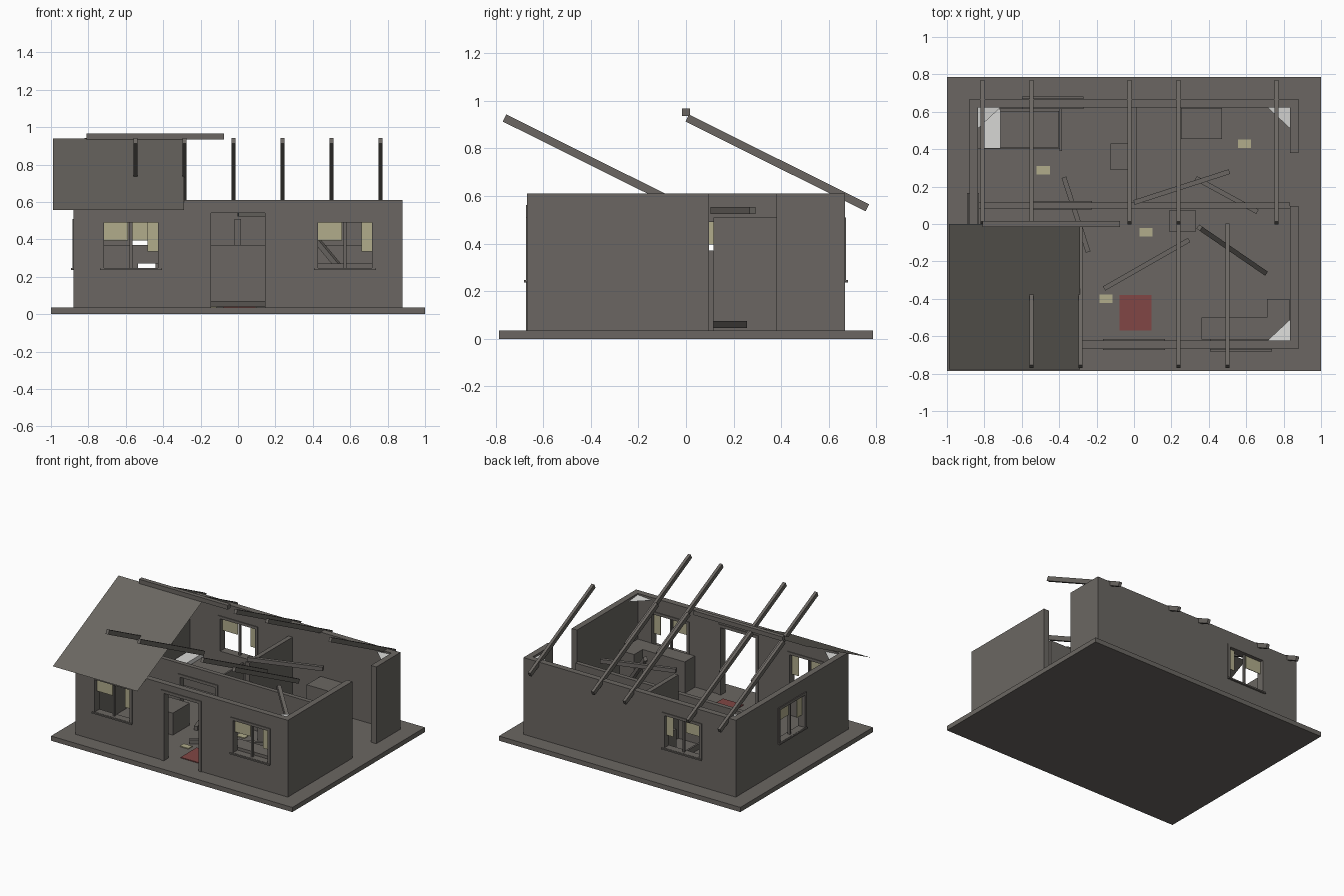
import bpy, bmesh, math
from mathutils import Matrix, Vector

if "Cube" in bpy.data.objects:
    bpy.data.objects.remove(bpy.data.objects["Cube"])


def material(name, rgb):
    m = bpy.data.materials.new(name)
    m.diffuse_color = (*rgb, 1)
    m.use_nodes = True
    m.node_tree.nodes["Principled BSDF"].inputs["Base Color"].default_value = m.diffuse_color
    return m


GREY = material("weathered_grey", (0.145, 0.134, 0.122))
ROOF = material("roof_grey", (0.145, 0.137, 0.120))
GLASS = material("dusty_khaki", (0.44, 0.415, 0.26))
RED = material("faded_red", (0.22, 0.062, 0.058))
PALE = material("pale_web", (0.68, 0.68, 0.66))
I = Matrix.Identity(4)


def finish(name, bm, mat):
    bmesh.ops.recalc_face_normals(bm, faces=bm.faces)
    me = bpy.data.meshes.new(name)
    bm.to_mesh(me)
    bm.free()
    me.materials.append(mat)
    ob = bpy.data.objects.new(name, me)
    bpy.context.collection.objects.link(ob)
    return ob


def boxes(name, spans, mat=GREY, m=I):
    """One object from boxes given as (x0, x1, y0, y1, z0, z1)."""
    bm = bmesh.new()
    for x0, x1, y0, y1, z0, z1 in spans:
        t = Matrix.Translation(((x0 + x1) / 2, (y0 + y1) / 2, (z0 + z1) / 2))
        s = Matrix.Diagonal((x1 - x0, y1 - y0, z1 - z0, 1))
        bmesh.ops.create_cube(bm, size=1, matrix=m @ t @ s)
    return finish(name, bm, mat)


def beam(name, a, b, w=0.022, h=0.033):
    """Square timber running from a to b."""
    a, b = Vector(a), Vector(b)
    d = (b - a).normalized()
    side = d.cross(Vector((0, 0, 1))).normalized()
    up = side.cross(d)
    rot = Matrix((d, side, up)).transposed().to_4x4()
    m = Matrix.Translation((a + b) / 2) @ rot
    l = (b - a).length / 2
    return boxes(name, [(-l, l, -w / 2, w / 2, -h / 2, h / 2)], GREY, m)


def sheet(name, pts, mat):
    bm = bmesh.new()
    bm.faces.new([bm.verts.new(p) for p in pts])
    return finish(name, bm, mat)


FLOOR, TOP, T = 0.035, 0.61, 0.045


def wall(name, u0, u1, thick, top, openings, m):
    """Wall along local x with openings (centre, half width, z0, z1)."""
    out, u = [], u0
    for c, hw, z0, z1 in openings:
        out.append((u, c - hw, 0, thick, FLOOR, top))
        if z0 > FLOOR:
            out.append((c - hw, c + hw, 0, thick, FLOOR, z0))
        out.append((c - hw, c + hw, 0, thick, z1, top))
        u = c + hw
    out.append((u, u1, 0, thick, FLOOR, top))
    boxes(name, out, GREY, m)


def window(name, c, m):
    """Frame, mullion, sill and broken panes; outside is local -y."""
    a, b = c - 0.165, c + 0.165
    p, q = c - 0.144, c + 0.144
    boxes(name + "_frame", [
        (a, p, -0.006, T + 0.006, 0.24, 0.51), (q, b, -0.006, T + 0.006, 0.24, 0.51),
        (p, q, -0.006, T + 0.006, 0.49, 0.51), (p, q, -0.006, T + 0.006, 0.236, 0.248),
        (c - 0.007, c + 0.007, 0.014, 0.032, 0.248, 0.49),
        (a, b, -0.014, -0.006, 0.236, 0.246)], GREY, m)
    boxes(name + "_broken_panes", [
        (p, c - 0.016, 0.021, 0.025, 0.395, 0.49),
        (q - 0.057, q, 0.021, 0.025, 0.335, 0.49)], GLASS, m)


def door_frame(name, c, top, thick, m):
    a, b, p, q = c - 0.166, c + 0.166, c - 0.144, c + 0.144
    y0, y1 = -0.006, thick + 0.006
    boxes(name, [(a, p, y0, y1, FLOOR, top + 0.022), (q, b, y0, y1, FLOOR, top + 0.022),
                 (p, q, y0, y1, top, top + 0.022)], GREY, m)


# foundation
boxes("foundation_slab", [(-1, 1, -0.785, 0.785, 0, FLOOR)])

# outer walls; local frames put the outside on -y
front = Matrix.Translation((0, -0.667, 0))
back = Matrix.Translation((0, 0.667, 0)) @ Matrix.Diagonal((1, -1, 1, 1))
left = Matrix.Translation((-0.88, 0, 0)) @ Matrix.Rotation(-math.pi / 2, 4, 'Z')
WIN = (0.165, 0.236, 0.51)
wall("front_wall", -0.88, 0.88, T, TOP,
     [(-0.572, *WIN), (0, 0.166, FLOOR, 0.562), (0.572, *WIN)], front)
wall("back_wall", -0.88, 0.88, T, TOP, [(-0.435, *WIN)], back)
wall("left_wall", -0.622, 0.622, T, TOP, [(0, *WIN)], left)
boxes("right_wall", [(0.835, 0.88, -0.622, 0.097, FLOOR, TOP),
                     (0.835, 0.88, 0.38, 0.622, FLOOR, TOP)])
window("front_left_window", -0.572, front)
window("front_right_window", 0.572, front)
window("back_window", -0.435, back)
window("left_window", 0, left)
door_frame("front_door_frame", 0, 0.54, T, front)

# inner partitions
inner = Matrix.Translation((0, 0.083, 0))
wall("long_partition", -0.835, 0.835, 0.033, 0.37, [(-0.39, 0.166, FLOOR, 0.292)], inner)
door_frame("inner_door_frame", -0.39, 0.27, 0.033, inner)
boxes("cross_partition", [(-0.018, 0.016, 0.116, 0.622, FLOOR, 0.51)])

# roof remains
sheet("roof_panel", [(-0.99, -0.778, 0.557), (-0.29, -0.778, 0.557),
                     (-0.29, 0, 0.94), (-0.99, 0, 0.94)], ROOF)
boxes("ridge_beam", [(-0.81, -0.075, -0.016, 0.016, 0.935, 0.967)])
for i in (0, 1, 3, 4, 6):
    x = -0.81 + 0.262 * i
    beam("back_rafter", (x, 0.005, 0.927), (x, 0.762, 0.55))
for i in (1, 2, 4, 5):
    x = -0.81 + 0.262 * i
    beam("front_rafter", (x, -0.762, 0.927), (x, -0.005, 0.55))

# fallen timbers
for a, b in [((-0.375, 0.25, 0.052), (-0.245, -0.15, 0.052)),
             ((-0.16, -0.345, 0.054), (0.295, -0.085, 0.054)),
             ((0.35, -0.02, 0.48), (0.70, -0.26, 0.06)),
             ((0.0, 0.115, 0.538), (0.51, 0.28, 0.538)),
             ((0.33, 0.245, 0.06), (0.66, 0.065, 0.06))]:
    beam("fallen_beam", a, b, 0.026, 0.03)

# furniture
boxes("bed", [(-0.835, -0.385, 0.40, 0.62, FLOOR, 0.12),
              (-0.80, -0.40, 0.41, 0.605, 0.12, 0.17),
              (-0.398, -0.385, 0.39, 0.62, FLOOR, 0.21)])
boxes("pillow", [(-0.815, -0.715, 0.405, 0.615, 0.17, 0.2)], PALE)
boxes("dresser", [(0.25, 0.47, 0.455, 0.62, FLOOR, 0.28)])
boxes("bedside_cabinet", [(-0.125, -0.035, 0.29, 0.43, FLOOR, 0.2)])
boxes("stool", [(0.19, 0.33, -0.042, 0.076, FLOOR, 0.2)])
boxes("counter", [(0.36, 0.71, -0.618, -0.5, FLOOR, 0.27)])
boxes("corner_cabinet", [(0.71, 0.832, -0.618, -0.4, FLOOR, 0.27)])
boxes("table", [(-0.5, -0.33, -0.3, -0.1, FLOOR, 0.2)])

# rug and scattered papers
boxes("rug", [(-0.077, 0.093, -0.57, -0.38, FLOOR, 0.041)], RED)
for x, y in [(-0.485, 0.287), (0.59, 0.43), (0.065, -0.045), (-0.15, -0.4)]:
    boxes("paper", [(x - 0.035, x + 0.035, y - 0.023, y + 0.023, FLOOR, 0.041)], GLASS)

# cobwebs across the wall corners
for sx in (-1, 1):
    for sy in (-1, 1):
        sheet("cobweb", [(sx * 0.835, sy * 0.622, 0.6), (sx * 0.715, sy * 0.622, 0.59),
                         (sx * 0.835, sy * 0.51, 0.59)], PALE)
